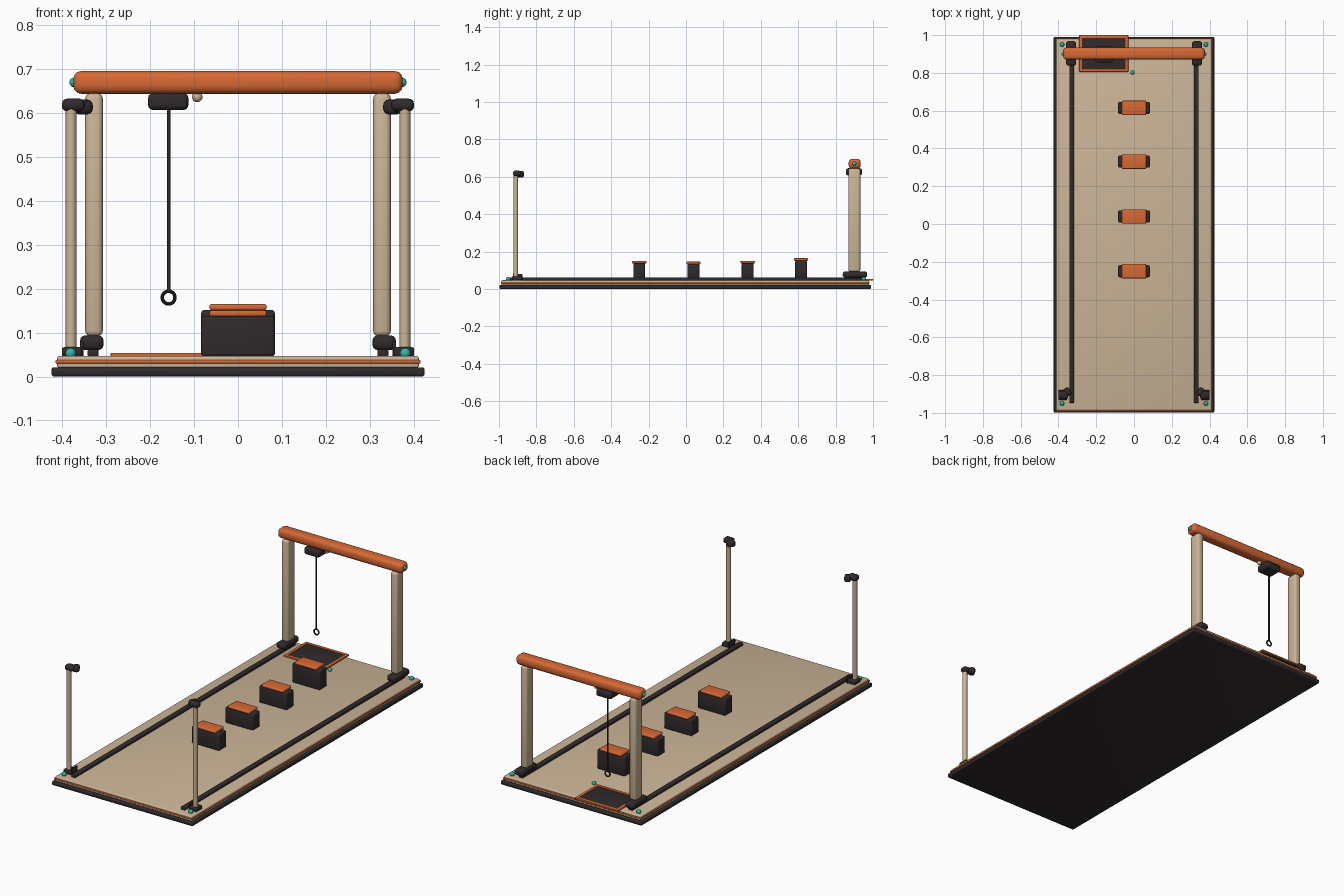
import bpy, bmesh, math

if "Cube" in bpy.data.objects:
    bpy.data.objects.remove(bpy.data.objects["Cube"])


def material(name, rgb):
    m = bpy.data.materials.new(name)
    m.diffuse_color = (*rgb, 1)
    m.use_nodes = True
    m.node_tree.nodes["Principled BSDF"].inputs["Base Color"].default_value = m.diffuse_color
    return m


TAN = material("warm tan", (0.60, 0.46, 0.31))
DARK = material("charcoal", (0.030, 0.023, 0.024))
ORANGE = material("burnt orange", (0.68, 0.14, 0.035))
TEAL = material("teal", (0.03, 0.48, 0.40))


def finish(ob, name, mat):
    ob.name = name
    ob.data.materials.append(mat)
    bpy.ops.object.shade_smooth_by_angle(angle=math.radians(35))
    return ob


def box(name, mat, x, y, z, bevel=0.004, turn=0):
    """Rounded box from (min, max) pairs, optionally turned about z."""
    lo, hi = zip(x, y, z)
    size = [b - a for a, b in zip(lo, hi)]
    bpy.ops.mesh.primitive_cube_add(size=1, location=[(a + b) / 2 for a, b in zip(lo, hi)])
    ob = bpy.context.object
    bm = bmesh.new()
    bm.from_mesh(ob.data)
    bmesh.ops.scale(bm, vec=size, verts=bm.verts)
    bmesh.ops.bevel(bm, geom=bm.edges[:], offset=min(bevel, 0.48 * min(size)),
                    segments=3, profile=0.5, affect='EDGES')
    bm.to_mesh(ob.data)
    bm.free()
    ob.rotation_euler.z = turn
    return finish(ob, name, mat)


def around(c, half):
    return (c - half, c + half)


def ball(name, mat, loc, r):
    bpy.ops.mesh.primitive_uv_sphere_add(segments=20, ring_count=12, radius=r, location=loc)
    return finish(bpy.context.object, name, mat)


def rod(name, mat, loc, r, depth):
    bpy.ops.mesh.primitive_cylinder_add(vertices=20, radius=r, depth=depth, location=loc)
    return finish(bpy.context.object, name, mat)


# Layered base
MID = -0.004
box("base_slab", DARK, (-0.425, 0.425), around(MID, 0.994), (0, 0.021), 0.006)
box("deck", TAN, (-0.412, 0.412), around(MID, 0.982), (0.019, 0.047), 0.006)
box("deck_trim", ORANGE, (-0.416, 0.416), around(MID, 0.986), (0.030, 0.038), 0.003)

for side, s in (("left", -1), ("right", 1)):
    # Long floor rail
    box(side + "_rail", DARK, around(s * 0.33, 0.0125), (-0.947, 0.95), (0.045, 0.062), 0.004)
    # Rear gantry post and foot
    box(side + "_rear_foot", DARK, around(s * 0.333, 0.027), (0.838, 0.968), (0.060, 0.094), 0.013)
    box(side + "_rear_post", TAN, around(s * 0.328, 0.02), around(0.9, 0.032), (0.092, 0.645), 0.012)
    ball(side + "_beam_light", TEAL, (s * 0.373, 0.9, 0.67), 0.011)
    # Front post with socket and two-lobed head
    box(side + "_front_socket", DARK, around(s * 0.378, 0.023), around(-0.905, 0.026), (0.045, 0.067), 0.005)
    box(side + "_socket_tab", DARK, around(s * 0.356, 0.004), around(-0.9, 0.025), (0.045, 0.08), 0.003)
    rod(side + "_front_post", TAN, (s * 0.38, -0.91, 0.335), 0.0125, 0.55)
    box(side + "_head", DARK, around(s * 0.375, 0.026), around(-0.905, 0.02), (0.604, 0.633), 0.012)
    box(side + "_head_lens", DARK, around(s * 0.352, 0.017), around(-0.888, 0.022), (0.597, 0.631),
        0.012, -s * 0.5)
    # Corner lights
    for end, y in (("front", -0.95), ("rear", 0.95)):
        ball(f"{side}_{end}_corner_light", TEAL, (s * 0.381, y, 0.053), 0.012)

# Cross beam
box("cross_beam", ORANGE, (-0.375, 0.375), around(0.902, 0.032), (0.644, 0.696), 0.018)

# Hoist, cable and pull ring
box("hoist", DARK, around(-0.159, 0.046), around(0.898, 0.043), (0.607, 0.646), 0.012)
ball("hoist_knob", TAN, (-0.093, 0.9, 0.637), 0.012)
rod("cable", DARK, (-0.158, 0.9, 0.404), 0.004, 0.416)
bpy.ops.mesh.primitive_torus_add(major_radius=0.0145, minor_radius=0.004, major_segments=28,
                                 minor_segments=10, location=(-0.158, 0.9, 0.18),
                                 rotation=(math.pi / 2, 0, 0))
finish(bpy.context.object, "pull_ring", DARK)

# Row of capped blocks
for i, (y, top) in enumerate(((-0.25, 0.151), (0.04, 0.146), (0.33, 0.151), (0.615, 0.165))):
    box(f"block_{i + 1}", DARK, around(0, 0.084), around(y, 0.032), (0.045, top - 0.013), 0.008)
    box(f"block_cap_{i + 1}", ORANGE, around(0, 0.065), around(y, 0.038), (top - 0.014, top), 0.005)

# Landing pad with raised border
box("pad", DARK, (-0.285, -0.035), (0.81, 0.995), (0.045, 0.051), 0.001)
for name, x, y in (("pad_border_front", (-0.29, -0.03), (0.806, 0.822)),
                   ("pad_border_rear", (-0.29, -0.03), (0.984, 1.0)),
                   ("pad_border_left", (-0.29, -0.274), (0.806, 1.0)),
                   ("pad_border_right", (-0.046, -0.03), (0.806, 1.0))):
    box(name, ORANGE, x, y, (0.045, 0.054), 0.002)
ball("pad_light", TEAL, (-0.008, 0.802, 0.051), 0.011)
